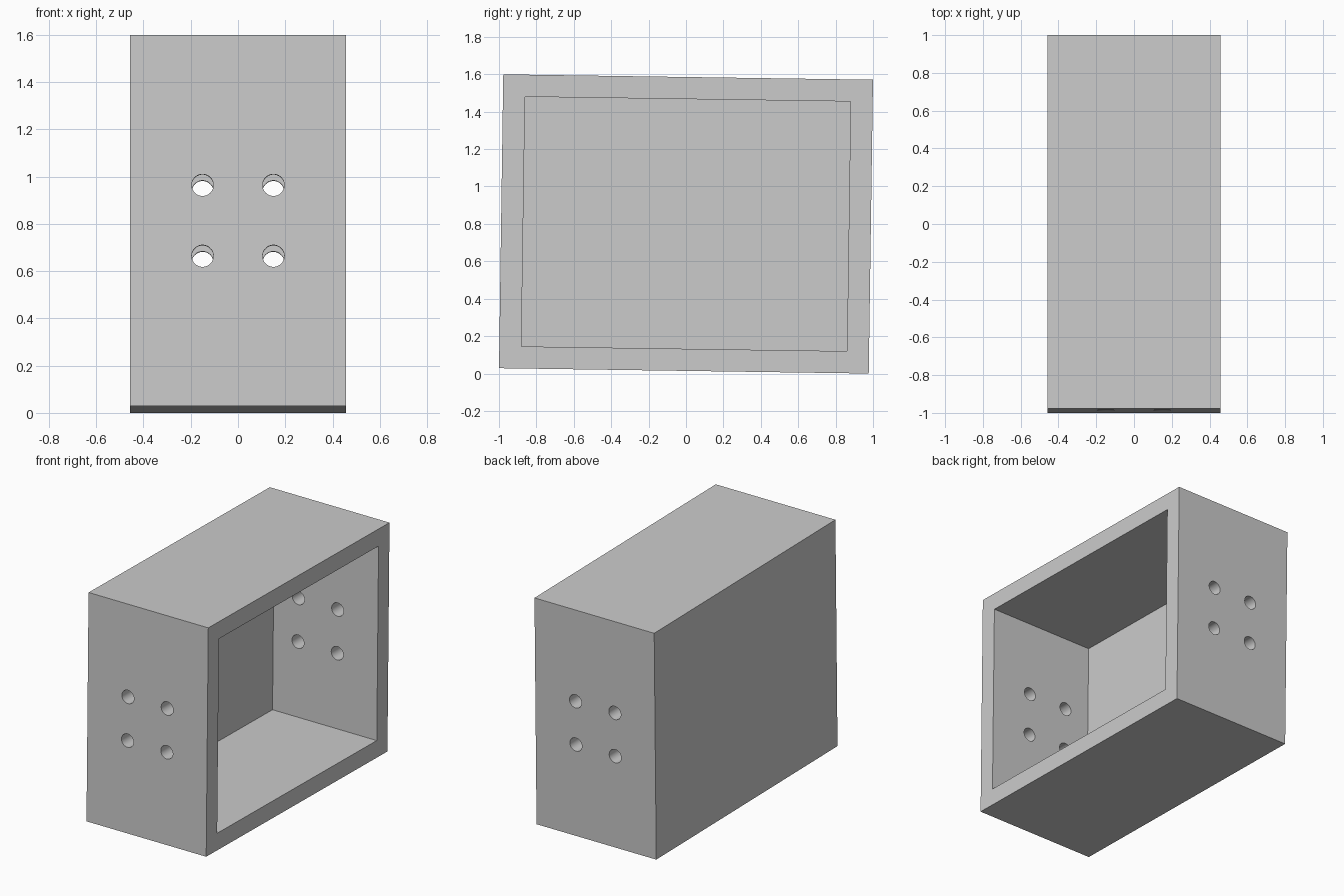
import bpy
from math import pi

if "Cube" in bpy.data.objects:
    bpy.data.objects.remove(bpy.data.objects["Cube"])

WIDTH, DEPTH, HEIGHT = 0.914, 1.977, 1.571   # x, y, z
WALL = 0.118
TILT = -0.0145                               # slight lean about x


def add_box(name, size, location=(0, 0, 0)):
    bpy.ops.mesh.primitive_cube_add(size=1, location=location)
    ob = bpy.context.object
    ob.name = name
    ob.scale = size
    bpy.ops.object.transform_apply(location=True, rotation=True, scale=True)
    return ob


def cut(target, cutter):
    cutter.hide_render = True
    mod = target.modifiers.new("cut", 'BOOLEAN')
    mod.operation = 'DIFFERENCE'
    mod.solver = 'EXACT'
    mod.object = cutter
    bpy.context.view_layer.objects.active = target
    bpy.ops.object.modifier_apply(modifier=mod.name)
    bpy.data.objects.remove(cutter, do_unlink=True)


# Open box: solid block with a cavity entering from the right side
box = add_box("open_box", (WIDTH, DEPTH, HEIGHT))
cavity = add_box("cavity_cutter", (WIDTH, DEPTH - 2 * WALL, HEIGHT - 2 * WALL),
                 (WALL, 0, 0))
cut(box, cavity)

# Four holes through both the front and the back wall
for x in (-0.15, 0.15):
    for z in (-0.15, 0.15):
        bpy.ops.mesh.primitive_cylinder_add(vertices=48, radius=0.046, depth=3,
                                            location=(x, 0, z),
                                            rotation=(pi / 2, 0, 0))
        cut(box, bpy.context.object)

# Lean the box and stand it on the ground
box.rotation_euler = (TILT, 0, 0)
box.location = (0, 0, 0.8)
bpy.ops.object.select_all(action='DESELECT')
box.select_set(True)
bpy.context.view_layer.objects.active = box
bpy.ops.object.transform_apply(location=True, rotation=True, scale=True)
low = min(v.co.z for v in box.data.vertices)
for v in box.data.vertices:
    v.co.z -= low
bpy.ops.object.shade_smooth_by_angle()
